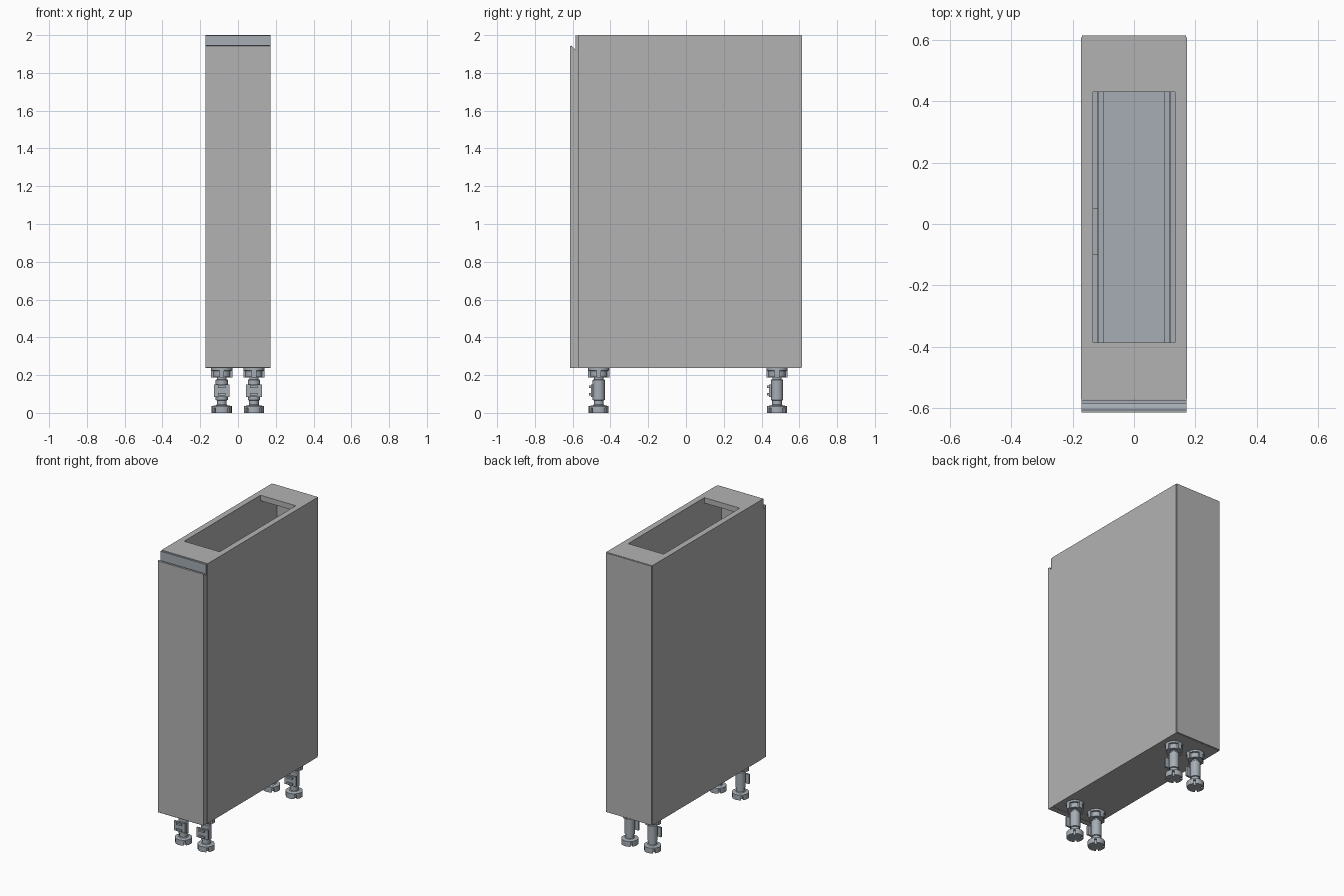
import bpy, bmesh, math
from mathutils import Matrix

if "Cube" in bpy.data.objects:
    bpy.data.objects.remove(bpy.data.objects["Cube"])

grey = bpy.data.materials.new("board_grey")
grey.diffuse_color = (0.45, 0.45, 0.45, 1)
grey.use_nodes = True
grey.node_tree.nodes["Principled BSDF"].inputs["Base Color"].default_value = grey.diffuse_color
metal = bpy.data.materials.new("metal")
metal.diffuse_color = (0.38, 0.42, 0.46, 1)
metal.use_nodes = True
metal.node_tree.nodes["Principled BSDF"].inputs["Base Color"].default_value = metal.diffuse_color


def finish(bm, name, mat):
    bmesh.ops.recalc_face_normals(bm, faces=bm.faces)
    me = bpy.data.meshes.new(name)
    bm.to_mesh(me)
    bm.free()
    me.materials.append(mat)
    ob = bpy.data.objects.new(name, me)
    bpy.context.collection.objects.link(ob)
    return ob


def add_box(bm, x0, x1, y0, y1, z0, z1):
    m = Matrix.Translation(((x0 + x1) / 2, (y0 + y1) / 2, (z0 + z1) / 2))
    m = m @ Matrix.Diagonal((x1 - x0, y1 - y0, z1 - z0, 1))
    bmesh.ops.create_cube(bm, size=1, matrix=m)


def box(name, *dims, mat=grey):
    bm = bmesh.new()
    add_box(bm, *dims)
    return finish(bm, name, mat)


def extrude_x(name, pts, half, mat):
    """Extrude a (y, z) profile across the width."""
    bm = bmesh.new()
    f = bm.faces.new([bm.verts.new((-half, y, z)) for y, z in pts])
    r = bmesh.ops.extrude_face_region(bm, geom=[f])
    vs = [g for g in r["geom"] if isinstance(g, bmesh.types.BMVert)]
    bmesh.ops.translate(bm, verts=vs, vec=(2 * half, 0, 0))
    return finish(bm, name, mat)


# Carcass boards
W, IN = 0.173, 0.133
F, B, Z0, Z1 = -0.572, 0.608, 0.237, 2.0
box("side_left", -W, -IN, F, B, Z0, Z1)
box("side_right", IN, W, F, B, Z0, Z1)
box("bottom_board", -IN, IN, F, B, Z0, Z0 + 0.037)
box("front_rail", -IN, IN, F, -0.387, Z1 - 0.037, Z1)
box("back_rail", -IN, IN, 0.43, B, Z1 - 0.037, Z1)
box("back_panel", -0.17, 0.17, B, 0.615, Z0 + 0.003, Z1 - 0.002)

# Door with recessed grip along its top edge
extrude_x("door", [(-0.574, Z0), (-0.613, Z0), (-0.615, Z0 + 0.002), (-0.615, 1.943),
                   (-0.606, 1.943), (-0.603, 1.932), (-0.597, 1.924), (-0.585, 1.915),
                   (-0.574, 1.915)], 0.171, grey)
extrude_x("grip_profile", [(-0.574, 1.915), (-0.585, 1.915), (-0.597, 1.924), (-0.603, 1.932),
                           (-0.606, 1.943), (-0.612, 1.946), (-0.606, 1.946), (-0.598, 1.934),
                           (-0.586, 1.925), (-0.586, 1.998), (-0.574, 1.998)], 0.171, metal)

# Pull-out drawer inside
box("drawer_floor", -0.115, 0.115, -0.56, 0.53, 0.31, 0.325, mat=metal)
box("drawer_back", -0.1, 0.1, 0.515, 0.53, 0.325, 0.5, mat=metal)
for s, n in ((-1, "left"), (1, "right")):
    a, b = sorted((s * 0.115, s * 0.1))
    box("drawer_side_" + n, a, b, -0.56, 0.53, 0.325, 0.5, mat=metal)
    a, b = sorted((s * IN, s * 0.118))
    box("drawer_runner_" + n, a, b, -0.56, 0.5, 0.29, 0.33, mat=metal)
box("runner_clip", -IN, -0.118, -0.1, 0.05, 0.33, 0.36, mat=metal)


# Adjustable legs: lathe body, ribs and front clip
LATHE = [(0, 0), (0.053, 0), (0.053, 0.036), (0.03, 0.04), (0.026, 0.044), (0.026, 0.066),
         (0.032, 0.068), (0.032, 0.175), (0.024, 0.178), (0.024, 0.19), (0.046, 0.19),
         (0.046, 0.222), (0.056, 0.224), (0.056, Z0), (0, Z0)]


def leg(name, x, y):
    bm = bmesh.new()
    vs = [bm.verts.new((r, 0, z)) for r, z in LATHE]
    es = [bm.edges.new(p) for p in zip(vs, vs[1:])]
    bmesh.ops.spin(bm, geom=vs + es, axis=(0, 0, 1), cent=(0, 0, 0),
                   angle=math.tau, steps=24, use_duplicate=False)
    bmesh.ops.remove_doubles(bm, verts=bm.verts, dist=0.0005)
    # flange ribs
    add_box(bm, -0.056, 0.056, -0.013, 0.013, 0.188, 0.23)
    add_box(bm, -0.013, 0.013, -0.056, 0.056, 0.188, 0.23)
    # plinth clip
    add_box(bm, -0.042, 0.042, -0.042, -0.03, 0.085, 0.15)
    add_box(bm, -0.02, 0.02, -0.052, -0.04, 0.092, 0.104)
    add_box(bm, -0.02, 0.02, -0.052, -0.04, 0.132, 0.144)
    add_box(bm, -0.036, 0.036, -0.03, 0.012, 0.112, 0.124)
    ob = finish(bm, name, metal)
    ob.location = (x, y, 0)
    # notches around the foot
    cb = bmesh.new()
    for i in range(4):
        m = Matrix.Rotation(i * math.pi / 2 + math.pi / 4, 4, 'Z') @ Matrix.Translation((0.05, 0, 0.01))
        bmesh.ops.create_cube(cb, size=1, matrix=m @ Matrix.Diagonal((0.03, 0.013, 0.034, 1)))
    cut = finish(cb, name + "_cutter", metal)
    cut.location = ob.location
    cut.hide_render = True
    mod = ob.modifiers.new("notches", 'BOOLEAN')
    mod.operation, mod.object = 'DIFFERENCE', cut
    bpy.ops.object.select_all(action='DESELECT')
    ob.select_set(True)
    bpy.context.view_layer.objects.active = ob
    bpy.ops.object.modifier_apply(modifier=mod.name)
    bpy.data.objects.remove(cut)
    bpy.ops.object.shade_smooth_by_angle(angle=math.radians(30))


for yn, y in (("front", -0.462), ("back", 0.482)):
    for xn, x in (("left", -0.086), ("right", 0.084)):
        leg(f"leg_{yn}_{xn}", x, y)
